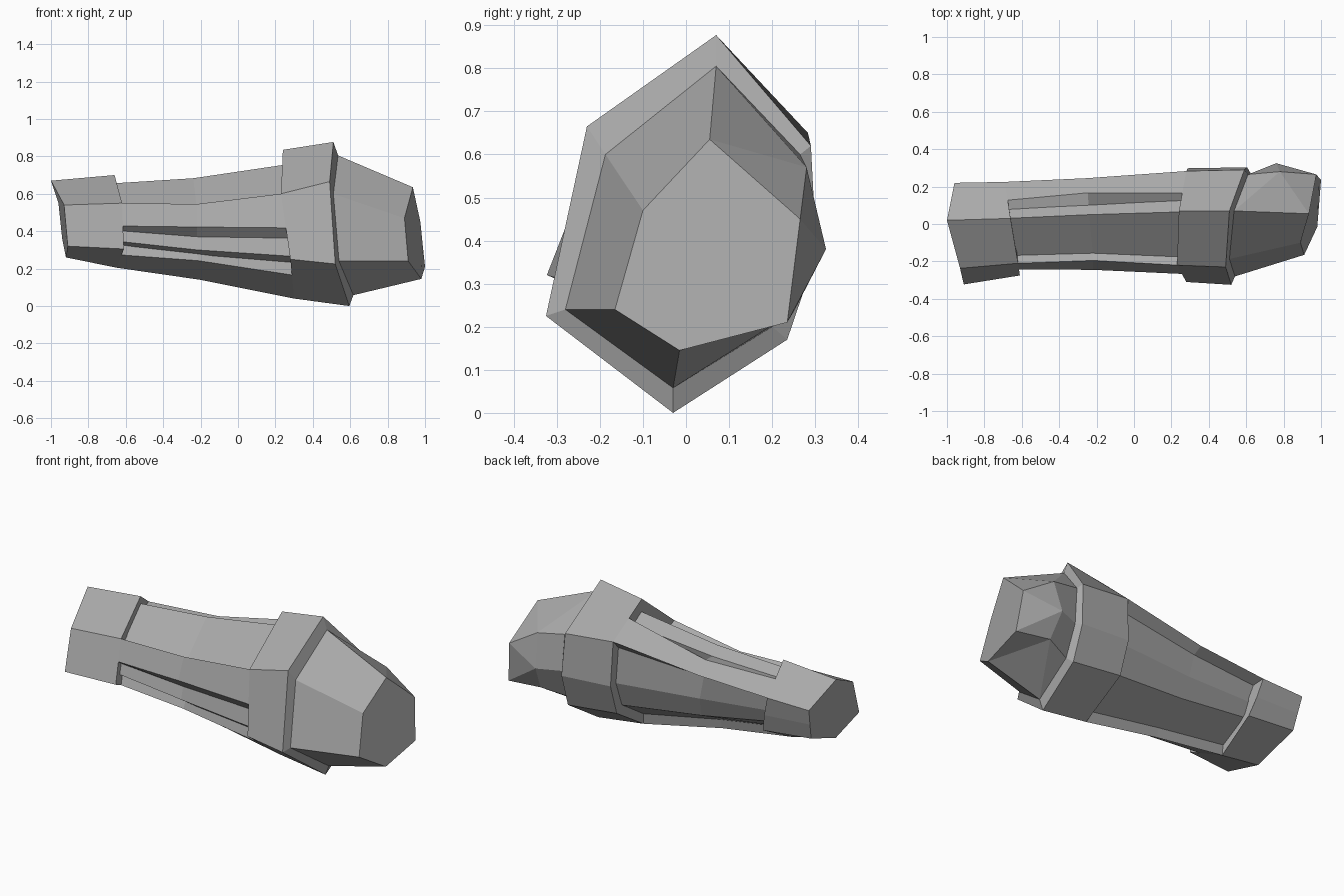
import bpy, bmesh
from mathutils import Vector

if "Cube" in bpy.data.objects:
    bpy.data.objects.remove(bpy.data.objects["Cube"], do_unlink=True)

grey = bpy.data.materials.new("armour grey")
grey.use_nodes = True
COLOUR = (0.40, 0.40, 0.40, 1)
grey.diffuse_color = COLOUR
grey.node_tree.nodes["Principled BSDF"].inputs["Base Color"].default_value = COLOUR


def finish(name, bm):
    """Turn a bmesh into a flat-shaded object."""
    bmesh.ops.recalc_face_normals(bm, faces=bm.faces)
    mesh = bpy.data.meshes.new(name)
    bm.to_mesh(mesh)
    bm.free()
    mesh.materials.append(grey)
    obj = bpy.data.objects.new(name, mesh)
    bpy.context.collection.objects.link(obj)


def loft(rings, skip=()):
    """Closed solid through matching rings; skip leaves out side panels."""
    bm = bmesh.new()
    rows = [[bm.verts.new(p) for p in ring] for ring in rings]
    n = len(rows[0])
    for a, b in zip(rows, rows[1:]):
        for i in range(n):
            if i not in skip:
                j = (i + 1) % n
                bm.faces.new((a[i], a[j], b[j], b[i]))
    bm.faces.new(rows[0])
    bm.faces.new(rows[-1])
    return bm, rows


# Seven-sided sections, corner order: top, front upper, front lower,
# bottom, back lower, back middle, back upper
wrist_end = [(-1.0, .02, .67), (-.93, -.237, .54), (-.91, -.323, .32),
             (-.92, -.09, .26), (-.94, .17, .36), (-.95, .195, .455), (-.96, .22, .55)]
wrist_step = [(-.66, .03, .70), (-.62, -.21, .55), (-.61, -.275, .305),
              (-.65, -.06, .205), (-.63, .18, .33), (-.66, .21, .44), (-.69, .225, .555)]
middle = [(-.24, .05, .73), (-.22, -.195, .545), (-.22, -.295, .30),
          (-.2, -.05, .14), (-.2, .20, .25), (-.22, .24, .41), (-.25, .245, .58)]
cuff_step = [(.24, .07, .835), (.23, -.22, .6), (.28, -.31, .25),
             (.3, -.03, .04), (.29, .235, .205), (.287, .298, .39), (.28, .283, .65)]
cuff_rim = [(.51, .07, .877), (.49, -.23, .665), (.52, -.325, .225),
            (.595, -.03, 0), (.61, .235, .17), (.605, .303, .37), (.59, .29, .62)]
cap_base = [(.535, .07, .805), (.51, -.187, .6), (.54, -.28, .24),
            (.617, -.03, .058), (.63, .20, .2), (.625, .268, .38), (.61, .265, .6)]
cap_end = [(.935, .055, .635), (.89, -.1, .47), (.91, -.165, .24),
           (.98, -.015, .145), (1.0, .235, .21), (.987, .25, .33), (.975, .265, .45)]

# Solid wrist band and cuff
finish("wrist_band", loft([wrist_end, wrist_step])[0])
finish("elbow_cuff", loft([cuff_step, cuff_rim, cap_base])[0])

# Recessed core between wrist band and cuff
core = [
    [(-.68, .03, .655), (-.64, -.168, .525), (-.63, -.225, .345),
     (-.67, -.05, .265), (-.65, .11, .36), (-.67, .145, .44), (-.71, .16, .535)],
    [(-.24, .05, .683), (-.22, -.156, .52), (-.22, -.22, .30),
     (-.2, -.04, .195), (-.2, .145, .29), (-.22, .185, .41), (-.25, .19, .55)],
    [(.26, .065, .757), (.25, -.176, .57), (.30, -.24, .265),
     (.32, -.02, .10), (.31, .19, .235), (.30, .25, .39), (.30, .235, .60)]]
finish("forearm_core", loft(core)[0])

# Raised bars: each runs along one corner and partway across a side panel.
# Lip and floor give where the bar stops, measured from the panel's far corner
outer = [wrist_step, middle, cuff_step]
bars = (("front_bar", 1, 2, (.5, .5, .48), .32),
        ("bottom_bar", 3, 2, (.32, .36, .40), .20),
        ("back_bar", 6, 0, (.5, .6, .45), .36))
for name, corner, side, lips, floor in bars:
    sections = []
    for out, inner, lip in zip(outer, core, lips):
        sections.append([Vector(out[corner]),
                         Vector(out[side]).lerp(Vector(out[corner]), lip),
                         Vector(inner[side]).lerp(Vector(inner[corner]), floor),
                         Vector(inner[corner])])
    finish(name, loft(sections)[0])

# Elbow cap with a pointed bump on its back panel
bm, (base, end) = loft([cap_base, cap_end], skip=(3, 4, 5, 6))
crest = bm.verts.new((.78, .28, .57))
point = bm.verts.new((.76, .325, .38))
heel = bm.verts.new((.78, .25, .235))
for face in ((base[6], crest, point, base[5]), (crest, end[6], point),
             (end[6], end[5], point), (end[5], end[4], point), (end[4], heel, point),
             (heel, base[4], base[5], point), (base[0], crest, base[6]),
             (base[0], end[0], crest), (end[0], end[6], crest),
             (base[3], base[4], heel), (base[3], heel, end[3]), (heel, end[4], end[3])):
    bm.faces.new(face)
finish("elbow_cap", bm)
